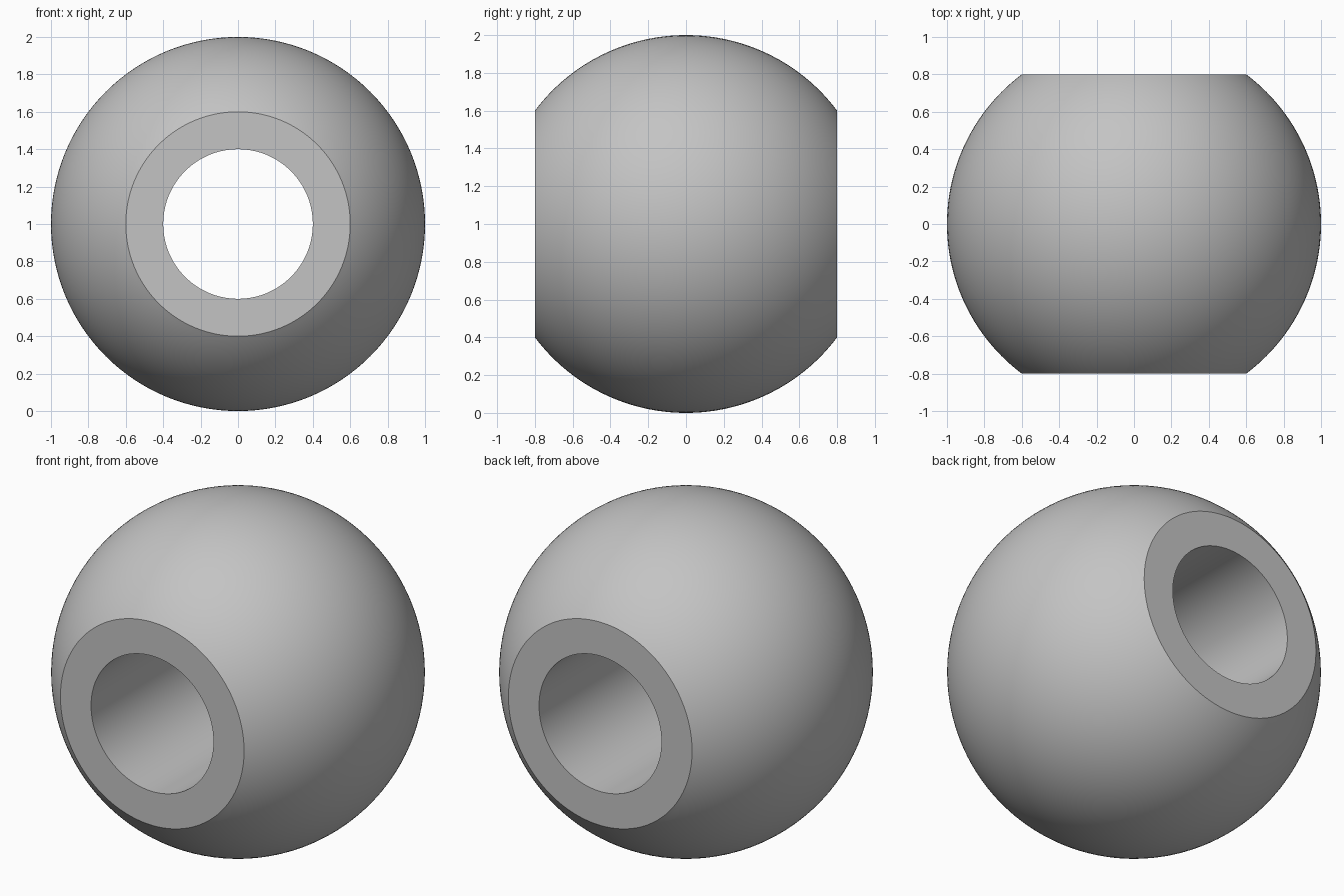
import bpy, bmesh, math

cube = bpy.data.objects.get("Cube")
if cube:
    bpy.data.objects.remove(cube, do_unlink=True)

RADIUS, HALF_WIDTH, BORE = 1.0, 0.8, 0.4
SEGMENTS, ARC_STEPS = 128, 64

# Plain grey material
grey = bpy.data.materials.new("light grey")
grey.use_nodes = True
colour = (0.55, 0.55, 0.55, 1)
grey.diffuse_color = colour
grey.node_tree.nodes["Principled BSDF"].inputs["Base Color"].default_value = colour

# Cross-section (radius, y): spherical arc between the flats, closed by the bore
limit = math.asin(HALF_WIDTH / RADIUS)
angles = [-limit + 2 * limit * i / ARC_STEPS for i in range(ARC_STEPS + 1)]
profile = [(RADIUS * math.cos(a), RADIUS * math.sin(a)) for a in angles]
profile += [(BORE, HALF_WIDTH), (BORE, -HALF_WIDTH)]

# Revolve the cross-section about the y axis
bm = bmesh.new()
rings = []
for s in range(SEGMENTS):
    t = 2 * math.pi * s / SEGMENTS
    rings.append([bm.verts.new((r * math.cos(t), y, RADIUS + r * math.sin(t)))
                  for r, y in profile])
for s, ring in enumerate(rings):
    following = rings[(s + 1) % SEGMENTS]
    for i in range(len(profile)):
        j = (i + 1) % len(profile)
        bm.faces.new((ring[i], ring[j], following[j], following[i]))
bmesh.ops.recalc_face_normals(bm, faces=bm.faces)

mesh = bpy.data.meshes.new("bored_ball")
bm.to_mesh(mesh)
bm.free()
mesh.materials.append(grey)
ball = bpy.data.objects.new("bored_ball", mesh)
bpy.context.collection.objects.link(ball)

# Smooth surfaces with crisp rims
bpy.ops.object.select_all(action="DESELECT")
ball.select_set(True)
bpy.context.view_layer.objects.active = ball
bpy.ops.object.shade_smooth_by_angle(angle=math.radians(25))
